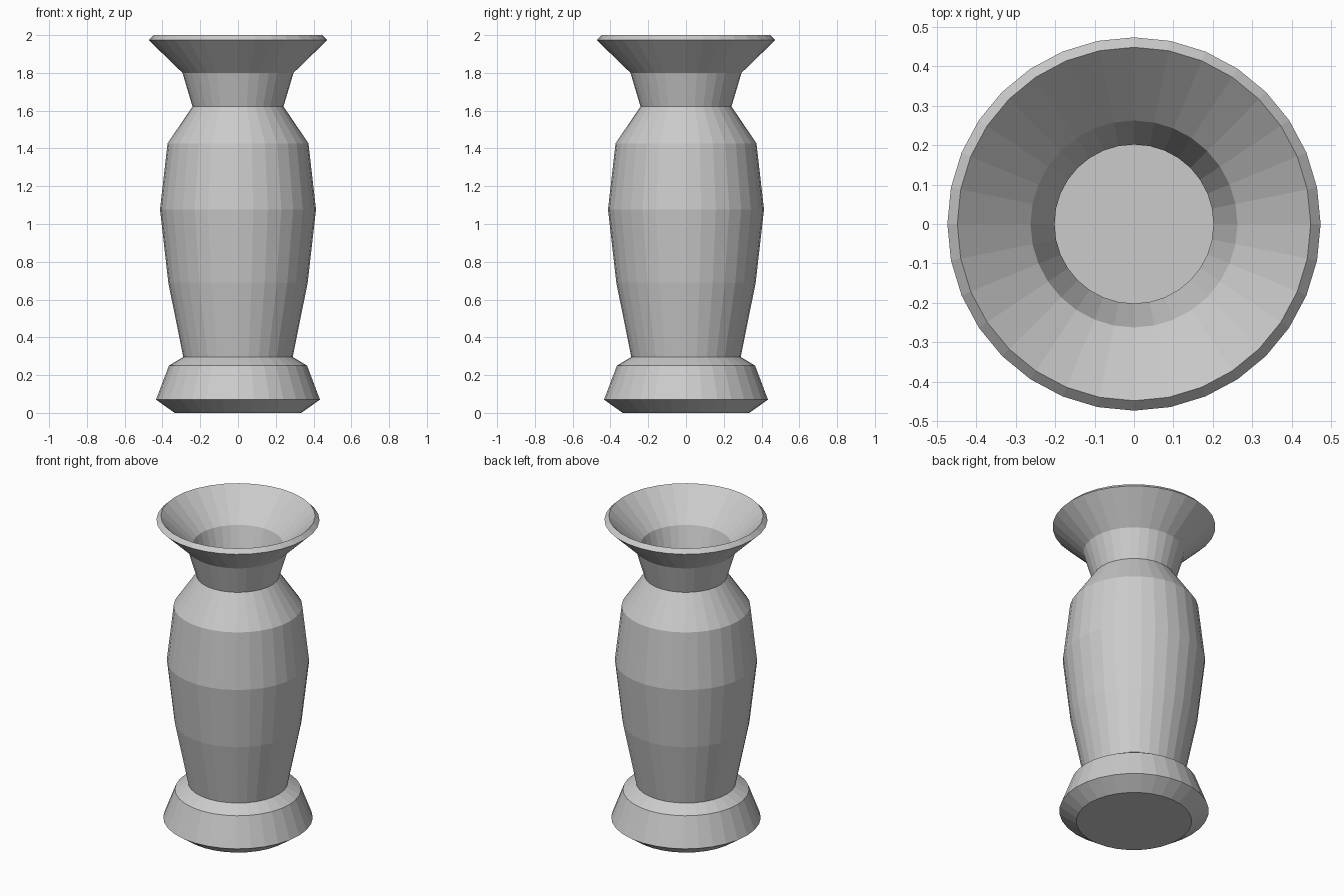
import bpy, bmesh, math

cube = bpy.data.objects.get("Cube")
if cube:
    bpy.data.objects.remove(cube, do_unlink=True)

SIDES = 32
WALL = 0.036

# Outer silhouette (radius, height), from the foot centre up to the lip
PROFILE = [
    (0, 0), (0.335, 0),               # underside
    (0.434, 0.07), (0.366, 0.25),     # flared foot
    (0.29, 0.296),                    # foot step
    (0.369, 0.69), (0.413, 1.077),    # belly
    (0.373, 1.427), (0.241, 1.622),   # shoulder
    (0.294, 1.80), (0.473, 1.974),    # neck and mouth
]

# Grey material
grey = bpy.data.materials.new("plain_grey")
grey.use_nodes = True
colour = (0.6, 0.6, 0.6, 1)
grey.diffuse_color = colour
grey.node_tree.nodes["Principled BSDF"].inputs["Base Color"].default_value = colour

# Lathe the silhouette around the z axis
bm = bmesh.new()
verts = [bm.verts.new((r, 0, z)) for r, z in PROFILE]
edges = [bm.edges.new(pair) for pair in zip(verts, verts[1:])]
bmesh.ops.spin(bm, geom=verts + edges, cent=(0, 0, 0), axis=(0, 0, 1),
               angle=math.tau, steps=SIDES, use_duplicate=False)
bmesh.ops.remove_doubles(bm, verts=bm.verts, dist=0.0005)

# Join the underside into a single disc, then face everything outward
centre = [v for v in bm.verts if v.co.length < 0.001]
bmesh.ops.dissolve_verts(bm, verts=centre)
bmesh.ops.recalc_face_normals(bm, faces=bm.faces)
underside = min(bm.faces, key=lambda f: f.calc_center_median().z)
if underside.normal.z > 0:
    bmesh.ops.reverse_faces(bm, faces=bm.faces)

mesh = bpy.data.meshes.new("vase")
bm.to_mesh(mesh)
bm.free()
mesh.materials.append(grey)
vase = bpy.data.objects.new("vase", mesh)
bpy.context.collection.objects.link(vase)

# Hollow wall with a slanted lip
shell = vase.modifiers.new("wall", 'SOLIDIFY')
shell.thickness = WALL
shell.offset = -1
shell.use_even_offset = True
